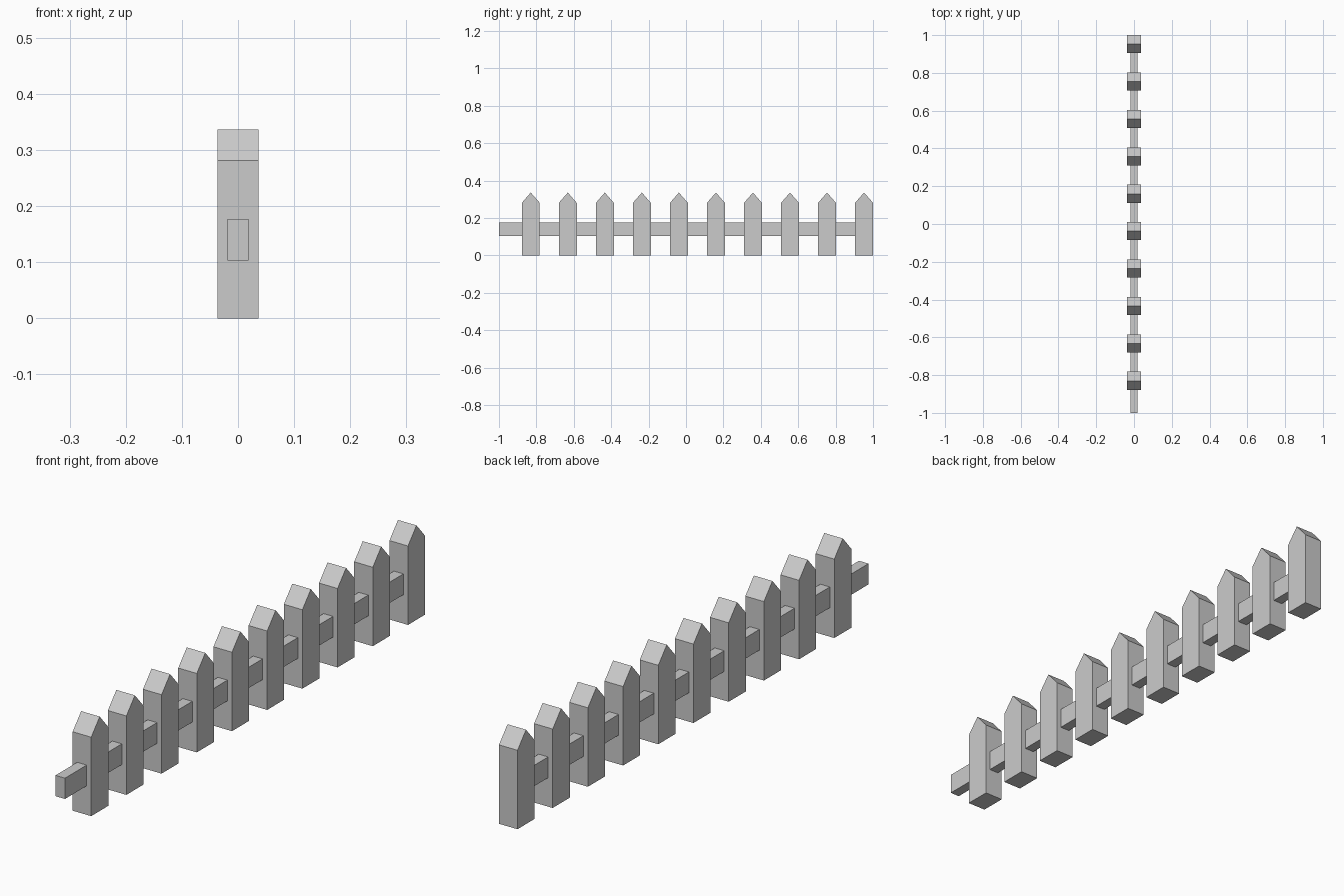
import bpy, bmesh

if "Cube" in bpy.data.objects:
    bpy.data.objects.remove(bpy.data.objects["Cube"])

COUNT, PITCH = 10, 0.198
LAST_Y = 0.951          # centre of the last picket


def extrude_profile(name, profile, axis_vec, start):
    """Make a solid by extruding a closed profile along axis_vec."""
    bm = bmesh.new()
    face = bm.faces.new([bm.verts.new(p) for p in profile])
    ext = bmesh.ops.extrude_face_region(bm, geom=[face])
    moved = [v for v in ext["geom"] if isinstance(v, bmesh.types.BMVert)]
    bmesh.ops.translate(bm, verts=moved, vec=axis_vec)
    bmesh.ops.recalc_face_normals(bm, faces=bm.faces)
    mesh = bpy.data.meshes.new(name)
    bm.to_mesh(mesh)
    bm.free()
    obj = bpy.data.objects.new(name, mesh)
    obj.location = start
    bpy.context.collection.objects.link(obj)
    return obj


# Pointed pickets, evenly repeated along y
W, T = 0.048, 0.0365    # half width, half thickness
outline = [(-W, 0), (W, 0), (W, 0.281), (0, 0.336), (-W, 0.281)]
for i in range(COUNT):
    extrude_profile(f"picket_{i + 1}", [(-T, y, z) for y, z in outline],
                    (2 * T, 0, 0), (0, LAST_Y + W - 0.047 - (COUNT - 1 - i) * PITCH, 0))

# Horizontal rail, ending inside the last picket
R = 0.0187
section = [(-R, 0, 0.103), (R, 0, 0.103), (R, 0, 0.177), (-R, 0, 0.177)]
extrude_profile("rail", section, (0, 1 + LAST_Y, 0), (0, -1, 0))
